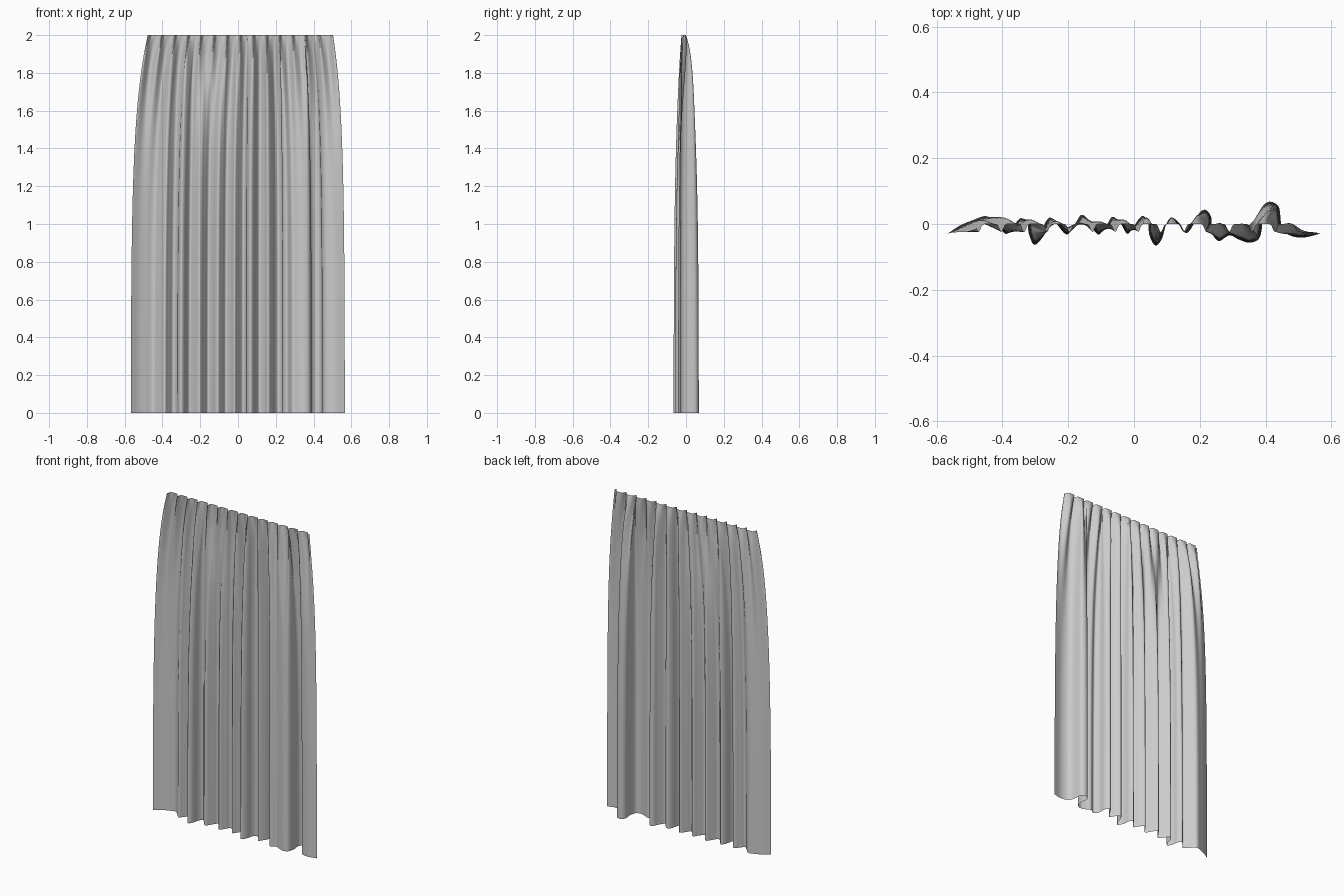
import bpy, math
from mathutils import Vector

if "Cube" in bpy.data.objects:
    bpy.data.objects.remove(bpy.data.objects["Cube"])

# Hem line of the cloth seen from above (x, y)
hem = [(-.568, -.03), (-.53, -.005), (-.49, .012), (-.45, .024), (-.42, .0), (-.39, -.03),
       (-.37, -.01), (-.345, .018), (-.325, .0), (-.32, -.03), (-.305, -.063), (-.285, -.048),
       (-.272, 0), (-.255, .02), (-.235, 0), (-.205, -.032), (-.18, 0), (-.16, .028),
       (-.14, .012), (-.11, -.032), (-.085, -.005), (-.065, .022), (-.04, .0), (-.02, -.03),
       (0, -.005), (.025, .025), (.042, .005), (.047, -.035), (.065, -.066), (.085, -.045),
       (.098, 0), (.115, .02), (.14, .0), (.16, -.028), (.185, .005), (.2, .035), (.218, .043),
       (.235, .02), (.237, -.025), (.258, -.052), (.29, -.035), (.32, -.048), (.35, -.057),
       (.38, -.045), (.39, .0), (.387, .045), (.41, .068), (.44, .053), (.448, .0),
       (.465, -.03), (.51, -.042), (.566, -.03)]
STEPS, ROWS = 10, 56
PINS, X0, X1 = 15, -.478, .503
pitch = (X1 - X0 - .012) / (PINS - 1)


def smooth_path(pts):
    """Catmull-Rom through the points."""
    p = [Vector(q) for q in pts]
    p = [2 * p[0] - p[1]] + p + [2 * p[-1] - p[-2]]
    out = []
    for i in range(1, len(p) - 2):
        a, b, c, d = p[i - 1:i + 3]
        for k in range(STEPS):
            t = k / STEPS
            out.append(.5 * (2 * b + (c - a) * t + (2 * a - 5 * b + 4 * c - d) * t * t
                             + (3 * b - a - 3 * c + d) * t ** 3))
    return out + [p[-2]]


path = smooth_path(hem)
n = len(path)
verts = []
for r in range(ROWS + 1):
    drop = 2 * (r / ROWS) ** 1.6          # rows are closer near the gathered top
    w = 1 - math.exp(-drop / .4)
    gather = math.exp(-drop / .09)
    fan = .012 * (drop / .16) * math.exp(1 - drop / .16)
    for q in path:
        s = (q.x - hem[0][0]) / (hem[-1][0] - hem[0][0])
        tx = X0 + s * (X1 - X0)
        ph = (tx - X0 - .006) / pitch
        d = (ph - round(ph)) * pitch      # distance to the nearest pin
        y = q.y * w
        y -= .024 * gather * math.exp(-(d / .008) ** 2)    # pinched pleat
        y -= fan * math.cos(2 * math.pi * ph)              # folds fanning out of the pins
        verts.append((tx + (q.x - tx) * w, y, 2 - drop))
faces = [(r * n + i, (r + 1) * n + i, (r + 1) * n + i + 1, r * n + i + 1)
         for r in range(ROWS) for i in range(n - 1)]

# Curtain sheet
mesh = bpy.data.meshes.new("curtain")
mesh.from_pydata(verts, [], faces)
mesh.update()
curtain = bpy.data.objects.new("curtain", mesh)
bpy.context.collection.objects.link(curtain)
for p in mesh.polygons:
    p.use_smooth = True
